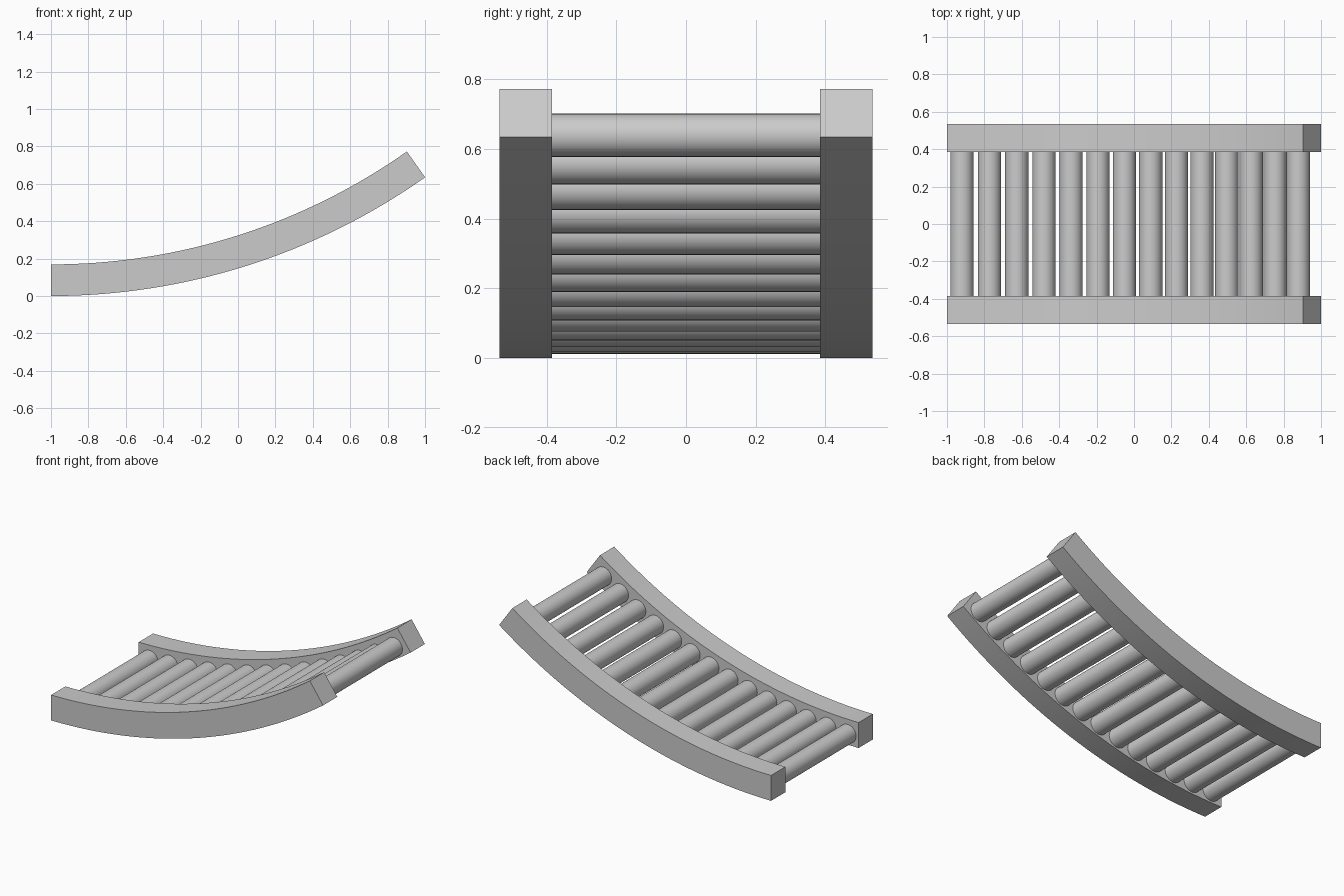
import bpy, bmesh, math
from mathutils import Matrix

if "Cube" in bpy.data.objects:
    bpy.data.objects.remove(bpy.data.objects["Cube"])

R = 3.47                      # outer (lower) arc radius
CX, CZ = -1.0, 3.47           # arc centre
END = math.radians(35.2)      # angle swept by the rails
THICK, SEGS = 0.169, 32


def arc_point(radius, angle):
    return CX + radius * math.sin(angle), CZ - radius * math.cos(angle)


def finish(bm, name, angle=30):
    bmesh.ops.recalc_face_normals(bm, faces=bm.faces)
    mesh = bpy.data.meshes.new(name)
    bm.to_mesh(mesh)
    bm.free()
    obj = bpy.data.objects.new(name, mesh)
    bpy.context.collection.objects.link(obj)
    bpy.ops.object.select_all(action='DESELECT')
    obj.select_set(True)
    bpy.context.view_layer.objects.active = obj
    bpy.ops.object.shade_smooth_by_angle(angle=math.radians(angle))
    return obj


def rail(name, y0, y1):
    # rectangular section swept along the arc
    bm = bmesh.new()
    rings = []
    for i in range(SEGS + 1):
        a = END * i / SEGS
        ring = []
        for r, y in ((R, y0), (R, y1), (R - THICK, y1), (R - THICK, y0)):
            x, z = arc_point(r, a)
            ring.append(bm.verts.new((x, y, z)))
        rings.append(ring)
    for p, q in zip(rings, rings[1:]):
        for k in range(4):
            n = (k + 1) % 4
            bm.faces.new((p[k], p[n], q[n], q[k]))
    bm.faces.new(rings[0])
    bm.faces.new(rings[-1])
    return finish(bm, name)


def roller(name, angle):
    x, z = arc_point(R - 0.073, angle)
    bm = bmesh.new()
    bmesh.ops.create_cone(bm, cap_ends=True, segments=32, radius1=0.062,
                          radius2=0.062, depth=0.776)
    bm.transform(Matrix.Translation((x, 0, z)) @ Matrix.Rotation(math.pi / 2, 4, 'X'))
    return finish(bm, name)


# Side rails
rail("front_rail", -0.535, -0.385)
rail("back_rail", 0.385, 0.535)

# Rollers spaced evenly along the curve
COUNT = 14
first, last = math.radians(1.35), math.radians(33.57)
for i in range(COUNT):
    roller(f"roller_{i + 1}", first + (last - first) * i / (COUNT - 1))
